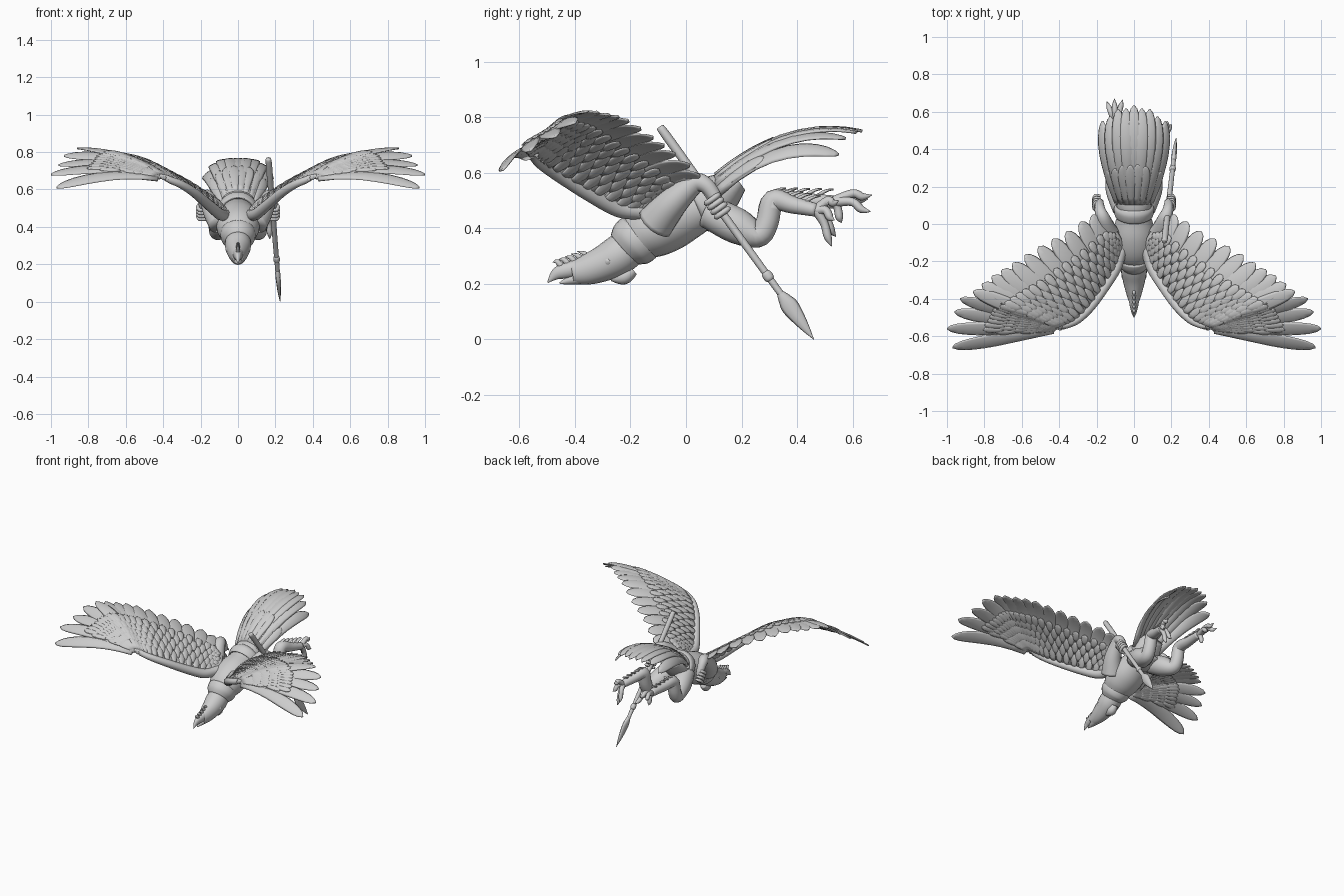
import bpy, bmesh, math
from mathutils import Vector as V

cube = bpy.data.objects.get("Cube")
if cube:
    bpy.data.objects.remove(cube)

grey = bpy.data.materials.new("clay grey")
grey.use_nodes = True
grey.diffuse_color = (0.61, 0.61, 0.61, 1)
grey.node_tree.nodes["Principled BSDF"].inputs["Base Color"].default_value = (0.61, 0.61, 0.61, 1)


def finish(name, bm):
    bmesh.ops.recalc_face_normals(bm, faces=bm.faces)
    mesh = bpy.data.meshes.new(name)
    bm.to_mesh(mesh)
    bm.free()
    mesh.materials.append(grey)
    for p in mesh.polygons:
        p.use_smooth = True
    ob = bpy.data.objects.new(name, mesh)
    bpy.context.collection.objects.link(ob)
    return ob


def mirrored(ob, side_name):
    copy = ob.copy()
    copy.data = ob.data.copy()
    copy.name = side_name
    bpy.context.collection.objects.link(copy)
    for v in copy.data.vertices:
        v.co.x = -v.co.x
    copy.data.flip_normals()


def loft(bm, centres, widths, heights, hint, sides):
    """Elliptical rings swept along a path, capped at both ends."""
    rings = []
    last = len(centres) - 1
    for i, c in enumerate(centres):
        t = (centres[min(i + 1, last)] - centres[max(i - 1, 0)]).normalized()
        side = (hint - t * hint.dot(t)).normalized()
        up = t.cross(side)
        angles = [math.tau * k / sides for k in range(sides)]
        rings.append([bm.verts.new(c + side * widths[i] * math.cos(a) + up * heights[i] * math.sin(a))
                      for a in angles])
    for r, q in zip(rings, rings[1:]):
        for k in range(sides):
            bm.faces.new((r[k], r[(k + 1) % sides], q[(k + 1) % sides], q[k]))
    bm.faces.new(rings[0])
    bm.faces.new(rings[-1])


def spline(points, u):
    """Smooth interpolation through a list of equal-length tuples."""
    n = len(points) - 1
    i = min(int(u), n - 1)
    f = u - i
    p0, p1, p2, p3 = (points[max(0, min(n, i + k))] for k in (-1, 0, 1, 2))
    return [0.5 * (2 * b + (c - a) * f + (2 * a - 5 * b + 4 * c - d) * f * f
                   + (3 * b - a - 3 * c + d) * f ** 3) for a, b, c, d in zip(p0, p1, p2, p3)]


def tube(bm, points, sides=16, steps=5, hint=V((1, 0, 0))):
    """Tube through (x, y, z, radius[, second radius]) stations."""
    rows = [spline(points, k / steps) for k in range((len(points) - 1) * steps + 1)]
    loft(bm, [V(r[:3]) for r in rows], [max(r[3], 0.001) for r in rows],
         [max(r[-1], 0.001) for r in rows], hint, sides)


def part(name, *paths, **kw):
    bm = bmesh.new()
    for p in paths:
        tube(bm, p, **kw)
    return finish(name, bm)


def feather(bm, base, tip, width, across, lift, thick=0.007, n=9):
    centres, widths, heights = [], [], []
    for i in range(n + 1):
        t = 1 - (1 - i / n) ** 1.5
        centres.append(base.lerp(tip, t) + lift * 4 * t * (1 - t))
        w = width * (0.6 + 0.4 * min(1, t * 1.6)) * math.sqrt(max(0.01, 1 - t ** 7))
        widths.append(w)
        heights.append(thick * (1 - 0.6 * t))
    loft(bm, centres, widths, heights, across, 8)


# Wings: leading edge and feather tips, root to outermost feather
lead = [(.07, -.15, .46), (.10, -.24, .47), (.16, -.34, .52), (.23, -.44, .58), (.30, -.51, .625),
        (.36, -.54, .65), (.39, -.545, .665), (.41, -.55, .67), (.42, -.555, .67), (.43, -.56, .665), (.43, -.565, .66)]
tips = [(.16, 0, .54), (.22, .05, .59), (.36, -.04, .67), (.51, -.12, .73), (.65, -.21, .79),
        (.76, -.28, .81), (.86, -.36, .82), (.93, -.40, .78), (.96, -.47, .73), (1, -.56, .68), (.97, -.66, .61)]


def wing_point(s, t):
    a, b = V(spline(lead, s)), V(spline(tips, s))
    return a.lerp(b, t) + V((0, 0, 0.035)) * 4 * t * (1 - t)


def wing_frame(s, t):
    across = wing_point(min(s + .3, 10), t) - wing_point(max(s - .3, 0), t)
    chord = wing_point(s, t + .05) - wing_point(s, t - .05)
    return across.normalized(), chord.cross(across).normalized() * -1


bm = bmesh.new()
for k in range(17):
    s = k / 2 if k < 13 else k - 6
    across, normal = wing_frame(s, 0.6)
    feather(bm, V(spline(lead, s)), V(spline(tips, s)), 0.052 if k < 12 else 0.044,
            across, V((0, 0, 0.035)), 0.012)
flight = finish("left_flight_feathers", bm)
mirrored(flight, "right_flight_feathers")

bm = bmesh.new()
for row in range(5):
    count = 24
    for k in range(count):
        s = 9.4 * (k + 0.5 * (row % 2)) / count
        t0 = 0.02 + 0.11 * row
        t1 = t0 + 0.2
        across, normal = wing_frame(s, t0 + 0.1)
        for face in (1, -1):
            off = normal * face
            feather(bm, wing_point(s, t0) + off * 0.007, wing_point(s, t1) + off * 0.009,
                    0.025 if s < 6 else 0.02, across, off * 0.004, 0.008, 5)
coverts = finish("left_wing_coverts", bm)
mirrored(coverts, "right_wing_coverts")

edge = [(.05, -.1, .44, .06)] + [p + (.034 - .003 * i,) for i, p in enumerate(lead[:8])] + [(.56, -.58, .69, .008)]
arm_bone = part("left_wing_leading_edge", edge, sides=12)
mirrored(arm_bone, "right_wing_leading_edge")

# Tail: arched fan with a layer of shorter feathers on top
bm = bmesh.new()
for layer, (count, reach) in enumerate(((9, 1), (8, 0.4))):
    for k in range(count):
        u = 2 * k / (count - 1) - 1
        base = V((.085 * u, .11, .585 - .06 * u * u + .005 * layer))
        tip = V((.168 * u, .635 - .085 * u * u - .012 * (k % 2), .75 - .085 * u ** 4))
        lift = V((.025 * u, 0, .07))
        end = tip
        if reach < 1:
            end = base.lerp(tip, reach) + lift * 4 * reach * (1 - reach) + V((0, 0, .003))
            lift = lift * reach * reach
        feather(bm, base, end, 0.038 - 0.006 * layer, V((1, 0, -.9 * u ** 3)), lift, 0.014)
finish("tail_feathers", bm)

# Torso, collar, belt and cloth
part("torso", [(0, -.21, .33, .065, .065), (0, -.14, .385, .11, .1), (0, -.05, .43, .115, .105),
               (0, .05, .475, .09, .085), (0, .12, .52, .095, .08), (0, .19, .57, .075, .04)], sides=24)
part("collar", [(0, -.225, .322, .068, .07), (0, -.20, .343, .09, .09), (0, -.17, .365, .094, .094),
                (0, -.15, .385, .08, .08)], sides=24)
part("belt", [(0, .04, .47, .08, .08), (0, .05, .475, .103, .098), (0, .09, .5, .105, .1),
              (0, .10, .505, .08, .08)], sides=24)
part("loincloth", [(0, .05, .42, .05, .025), (0, .12, .41, .06, .02), (0, .2, .44, .05, .012)])

# Head, hooked beak, crest, eyes and throat wattle
part("head", [(0, -.17, .36, .06, .065), (0, -.24, .305, .07, .072), (0, -.3, .272, .06, .064),
              (0, -.36, .25, .045, .054), (0, -.41, .24, .03, .04)], sides=20)
part("upper_beak", [(0, -.36, .262, .035, .035), (0, -.42, .25, .026, .03), (0, -.465, .237, .016, .022),
                    (0, -.498, .205, .002, .002)])
part("lower_beak", [(0, -.35, .225, .032, .024), (0, -.41, .215, .02, .018), (0, -.455, .202, .003, .003)])
part("crest", *[[(0, -.35 - .025 * k, .29 - .006 * k, .012), (0, -.365 - .025 * k, .308 - .007 * k, .009),
                 (0, -.392 - .022 * k, .318 - .01 * k, .001)] for k in range(5)], sides=8)
part("throat_wattle", [(0, -.19, .25, .02), (0, -.225, .225, .028), (0, -.27, .22, .01)])
eye = part("left_eye", [(.035, -.28, .28, .016), (.058, -.28, .282, .015), (.067, -.28, .283, .003)],
           sides=12, hint=V((0, 1, 0)))
mirrored(eye, "right_eye")

# Arms and hands
arm = part("left_arm", [(.09, -.11, .42, .07), (.135, -.05, .49, .056), (.165, .03, .56, .038),
                        (.18, .07, .556, .03), (.185, .1, .52, .026), (.186, .115, .485, .024)], sides=14)
mirrored(arm, "right_arm")
fingers = []
for k in range(4):
    y, z = .095 + .012 * k, .505 - .0165 * k
    fingers.append([(.17, y - .02, z - .014, .009), (.205, y - .02, z - .014, .01), (.214, y, z, .01),
                    (.205, y + .02, z + .014, .01), (.18, y + .02, z + .014, .006)])
hand = part("left_hand", *fingers, sides=8, hint=V((0, .6, -.8)))
mirrored(hand, "right_hand")


# Legs: thigh, shin, tarsus, clawed toes and shin tufts
def leg(name, sx, ankle, toe_ends):
    a = V(ankle)
    heel = V((sx * .115, .315, .5))
    part(name, [(sx * .055, .08, .46, .06), (sx * .085, .18, .41, .066), (sx * .11, .26, .375, .045),
                (sx * .115, .292, .42, .042), (*heel, .04), (*heel.lerp(a, .45), .032), (*a, .024)], sides=14)
    toes = []
    for e in toe_ends:
        e = V(e)
        knuckle = a.lerp(e, .5) + V((0, 0, .018))
        toes.append([(*a, .02), (*knuckle, .015), (*a.lerp(e, .75), .014), (*e, .001)])
    part(name + "_toes", *toes, sides=8)
    tufts = bmesh.new()
    for k in range(5):
        p = heel.lerp(a, k * .2) + V((0, -.01, .022))
        feather(tufts, p, p + V((0, .055, .022)), .013, V((1, 0, 0)), V((0, 0, .006)), .008, 5)
    finish(name + "_tufts", tufts)


leg("left_leg", 1, (.165, .47, .465), [(.2, .535, .43), (.17, .525, .335), (.14, .54, .37), (.18, .55, .5)])
leg("right_leg", -1, (-.1, .53, .495), [(-.145, .655, .505), (-.105, .67, .52), (-.06, .665, .46), (-.1, .56, .42)])

# Spear
top, point = V((.163, -.09, .76)), V((.225, .46, 0))


def along(t, rx, ry):
    return (*top.lerp(point, t), rx, ry)


part("spear_shaft", [along(0, .006, .006), along(.01, .016, .016), along(.2, .016, .016), along(.5, .014, .014),
                     along(.83, .012, .012)], sides=12)
part("spear_collar", [along(.68, .012, .012), along(.69, .017, .018), along(.71, .017, .018), along(.72, .012, .012)])
part("spear_blade", [along(.78, .012, .013), along(.81, .014, .024), along(.85, .013, .032),
                     along(.93, .009, .019), along(1, .001, .001)], sides=8)
